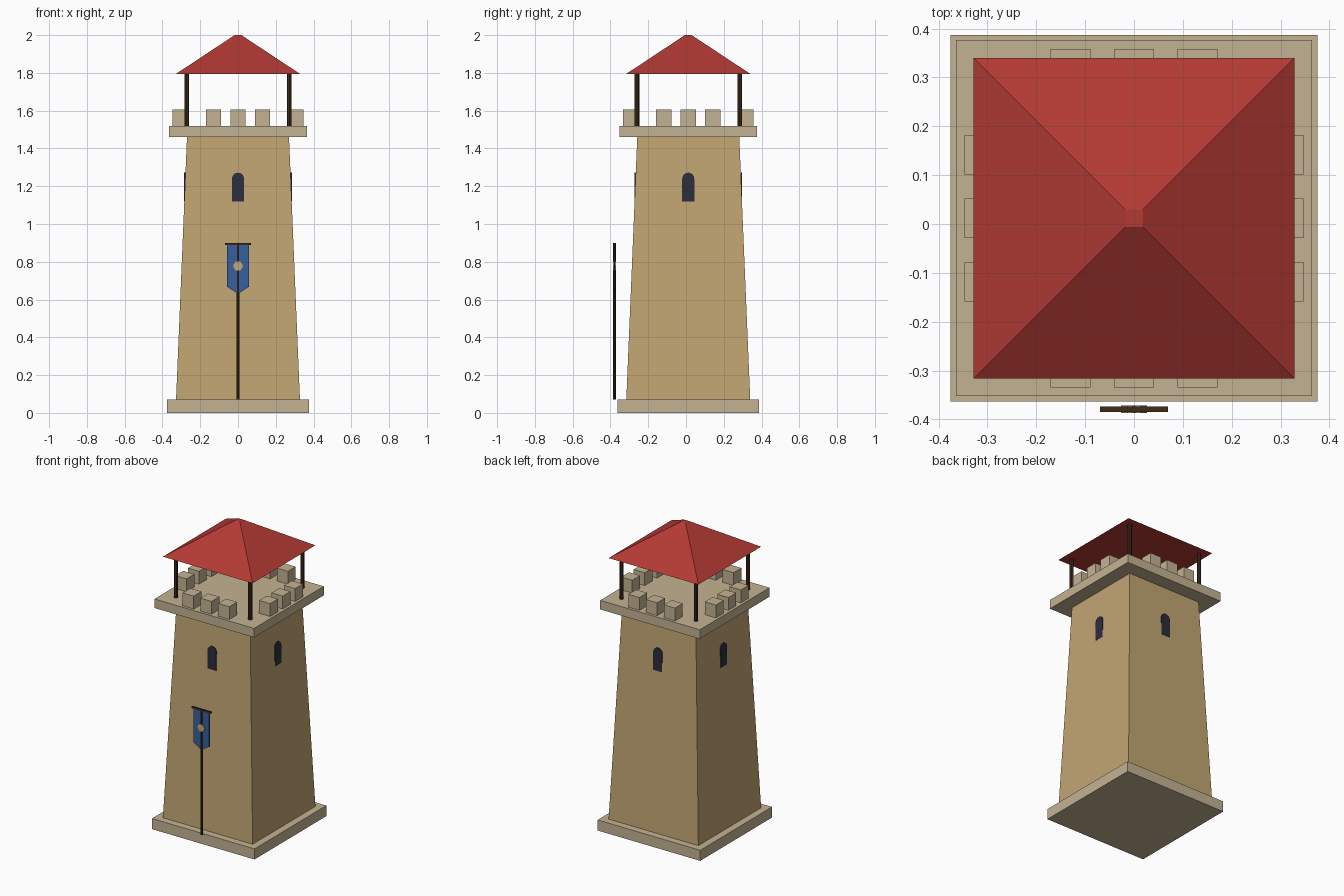
import bpy, bmesh, math
from mathutils import Matrix, Vector

if "Cube" in bpy.data.objects:
    bpy.data.objects.remove(bpy.data.objects["Cube"], do_unlink=True)

CY = 0.012       # tower centre in y
POLE_Y = -0.379  # banner stand in y


def material(name, rgb):
    m = bpy.data.materials.new(name)
    m.use_nodes = True
    m.diffuse_color = (*rgb, 1)
    m.node_tree.nodes["Principled BSDF"].inputs["Base Color"].default_value = (*rgb, 1)
    return m


sandstone = material("sandstone", (0.54, 0.38, 0.17))
trim_stone = material("trim stone", (0.55, 0.45, 0.29))
red_tile = material("red tile", (0.45, 0.042, 0.034))
dark_opening = material("dark opening", (0.026, 0.026, 0.05))
dark_wood = material("dark wood", (0.048, 0.025, 0.012))
blue_cloth = material("blue cloth", (0.038, 0.115, 0.34))
gold = material("gold", (0.56, 0.38, 0.17))


def finish(name, bm, mat):
    bmesh.ops.recalc_face_normals(bm, faces=bm.faces)
    me = bpy.data.meshes.new(name)
    bm.to_mesh(me)
    bm.free()
    me.materials.append(mat)
    ob = bpy.data.objects.new(name, me)
    bpy.context.collection.objects.link(ob)
    return ob


def frustum(name, half_low, half_high, z0, z1, mat):
    """Square block centred on the tower, optionally tapered."""
    bm = bmesh.new()
    bmesh.ops.create_cube(bm, size=2)
    for v in bm.verts:
        high = v.co.z > 0
        h = half_high if high else half_low
        v.co = (v.co.x * h, v.co.y * h + CY, z1 if high else z0)
    return finish(name, bm, mat)


def box(name, centre, size, mat):
    bm = bmesh.new()
    bmesh.ops.create_cube(bm, size=1,
                          matrix=Matrix.Translation(centre) @ Matrix.Diagonal((*size, 1)))
    return finish(name, bm, mat)


def post(name, x, y, z0, z1, radius, mat):
    bm = bmesh.new()
    bmesh.ops.create_cone(bm, cap_ends=True, segments=8, radius1=radius, radius2=radius,
                          depth=z1 - z0, matrix=Matrix.Translation((x, y, (z0 + z1) / 2)))
    return finish(name, bm, mat)


def plate(name, outline, y0, y1, mat, transform=Matrix()):
    """Extrude an x-z outline from y0 to y1."""
    bm = bmesh.new()
    face = bm.faces.new([bm.verts.new((x, y0, z)) for x, z in outline])
    new = bmesh.ops.extrude_face_region(bm, geom=[face])["geom"]
    for v in new:
        if isinstance(v, bmesh.types.BMVert):
            v.co.y = y1
    bm.transform(transform)
    return finish(name, bm, mat)


# Tower body
frustum("base_slab", 0.375, 0.375, 0, 0.07, trim_stone)
frustum("tower_walls", 0.328, 0.27, 0.07, 1.46, sandstone)
frustum("platform", 0.364, 0.364, 1.46, 1.52, trim_stone)
frustum("roof", 0.328, 0.018, 1.795, 2.0, red_tile)

# Arched window and three merlons on every side
arch = [(0.032 * math.cos(math.pi * i / 8), 1.24 + 0.032 * math.sin(math.pi * i / 8))
        for i in range(9)]
window = [(0.032, 1.12)] + arch + [(-0.032, 1.12)]
for i, side in enumerate(("front", "left", "back", "right")):
    turn = Matrix.Translation((0, CY, 0)) @ Matrix.Rotation(i * math.pi / 2, 4, "Z")
    plate(f"window_{side}", window, -0.2855, -0.276, dark_opening, turn)
    for k in (-1, 0, 1):
        centre = turn @ Vector((k * 0.13, -0.306, 1.5625))
        box(f"merlon_{side}_{k + 2}", centre, (0.081, 0.081, 0.085), trim_stone)

# Roof posts
for sx, side in ((1, "left"), (-1, "right")):
    for sy, end in ((-1, "front"), (1, "back")):
        post(f"roof_post_{end}_{side}", sx * 0.272, CY + sy * 0.272, 1.52, 1.8, 0.0125, dark_wood)

# Banner stand
post("banner_pole", 0, POLE_Y, 0.07, 0.9, 0.0075, dark_wood)
box("banner_crossbar", (0, POLE_Y, 0.895), (0.14, 0.011, 0.011), dark_wood)
cloth = [(-0.057, 0.89), (0.057, 0.89), (0.057, 0.667), (0, 0.63), (-0.057, 0.667)]
plate("banner_cloth", cloth, POLE_Y - 0.003, POLE_Y + 0.003, blue_cloth)
emblem = [(0.027 * math.cos(math.pi * i / 3), 0.778 + 0.027 * math.sin(math.pi * i / 3))
          for i in range(6)]
plate("banner_emblem", emblem, POLE_Y - 0.008, POLE_Y + 0.008, gold)
